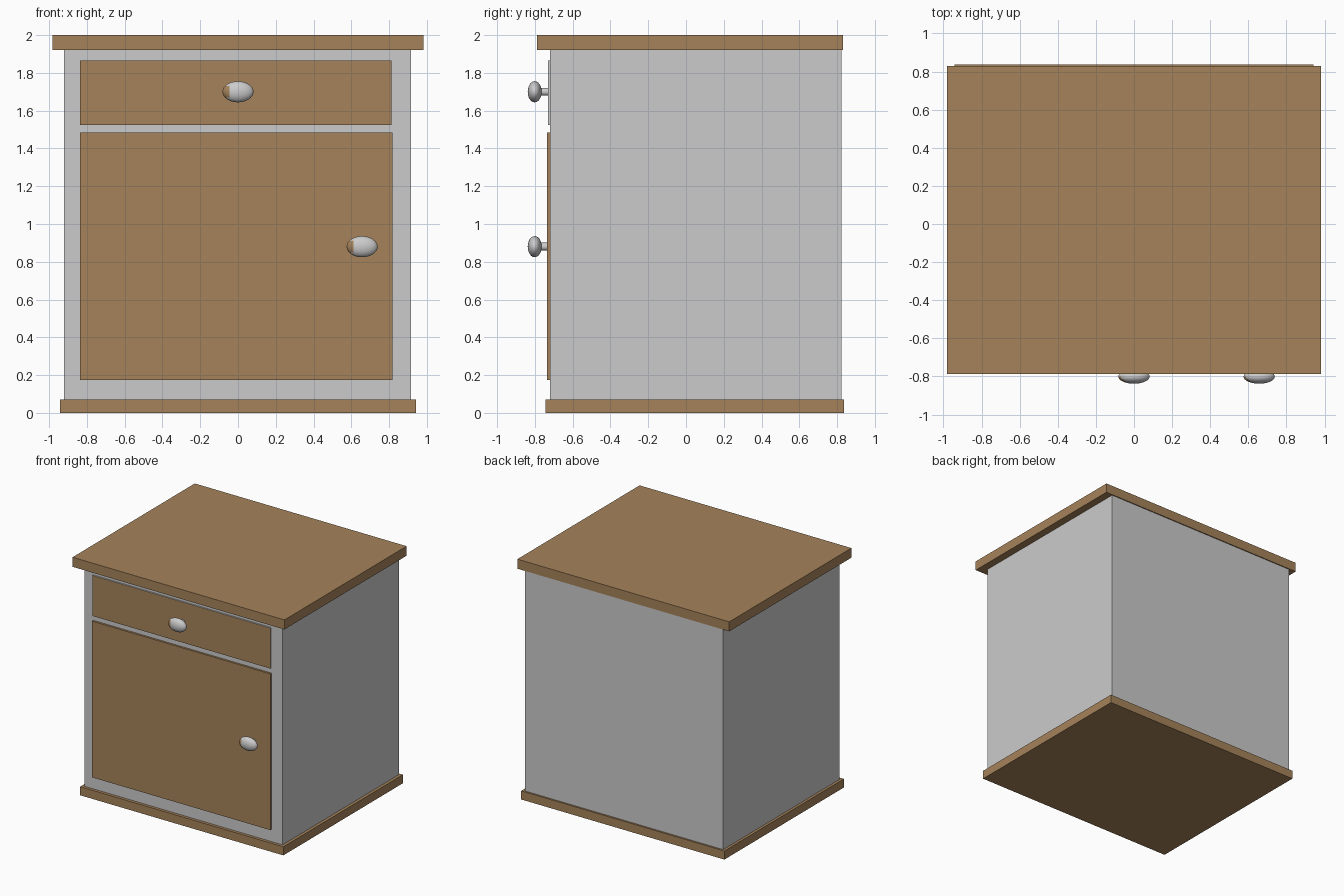
import bpy, bmesh, math
from mathutils import Matrix

if "Cube" in bpy.data.objects:
    bpy.data.objects.remove(bpy.data.objects["Cube"])


def material(name, rgb):
    m = bpy.data.materials.new(name)
    m.diffuse_color = (*rgb, 1)
    m.use_nodes = True
    m.node_tree.nodes["Principled BSDF"].inputs["Base Color"].default_value = m.diffuse_color
    return m


wood = material("warm_wood", (0.375, 0.225, 0.103))
grey = material("light_grey", (0.60, 0.60, 0.60))


def finish(name, bm, mats):
    me = bpy.data.meshes.new(name)
    bm.to_mesh(me)
    bm.free()
    for m in mats:
        me.materials.append(m)
    ob = bpy.data.objects.new(name, me)
    bpy.context.collection.objects.link(ob)
    return ob


def box(name, x, y, z, mats, front_only=False):
    bm = bmesh.new()
    bmesh.ops.create_cube(bm, size=1)
    for v in bm.verts:
        v.co = [lo + (c + 0.5) * (hi - lo) for c, (lo, hi) in zip(v.co, (x, y, z))]
    bm.normal_update()
    # second material goes on everything but the front face
    if front_only:
        for f in bm.faces:
            f.material_index = 0 if f.normal.y < -0.5 else 1
    return finish(name, bm, mats)


def knob(name, x, z):
    # flattened round head with its poles left and right
    bm = bmesh.new()
    bmesh.ops.create_uvsphere(bm, u_segments=24, v_segments=16, radius=1,
                              matrix=Matrix.Rotation(math.pi / 2, 4, 'Y'))
    # small wood-coloured patch at the left of the head
    for f in bm.faces:
        f.smooth = True
        c = f.calc_center_median()
        if c.x < -0.55 and abs(c.z) < 0.5 and c.y < 0:
            f.material_index = 1
    bmesh.ops.scale(bm, vec=(0.082, 0.037, 0.056), verts=bm.verts)
    bmesh.ops.translate(bm, vec=(x, -0.801, z), verts=bm.verts)
    finish(name, bm, [grey, wood])
    # stem into the panel
    bm = bmesh.new()
    bmesh.ops.create_cone(bm, cap_ends=True, segments=20, radius1=0.021, radius2=0.021,
                          depth=0.07, matrix=Matrix.Translation((x, -0.755, z))
                          @ Matrix.Rotation(math.pi / 2, 4, 'X'))
    for f in bm.faces:
        f.smooth = len(f.verts) == 4
    finish(name + "_stem", bm, [grey])


# carcass
box("base_board", (-0.942, 0.942), (-0.745, 0.837), (0, 0.072), [wood])
box("cabinet_body", (-0.92, 0.917), (-0.72, 0.822), (0.072, 1.92), [grey])
box("top_board", (-0.982, 0.982), (-0.788, 0.83), (1.92, 2.0), [wood])

# drawer and door fronts
box("drawer_front", (-0.837, 0.812), (-0.731, -0.72), (1.525, 1.865), [wood, grey], True)
box("door", (-0.837, 0.817), (-0.737, -0.72), (0.175, 1.484), [wood])

# knobs
knob("drawer_knob", 0.0, 1.70)
knob("door_knob", 0.657, 0.88)
